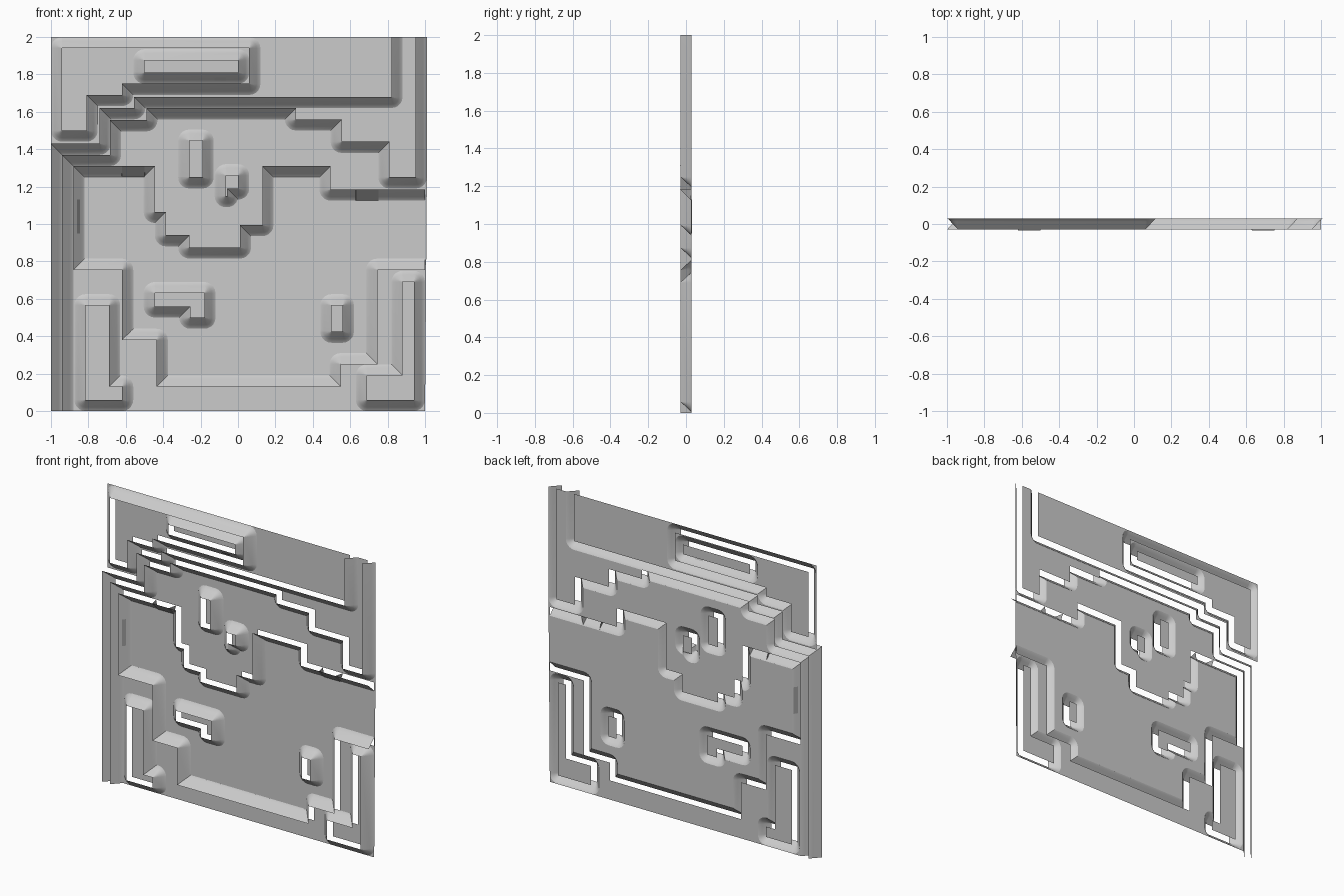
import bpy
import math
from mathutils import Vector
from mathutils.geometry import delaunay_2d_cdt

if "Cube" in bpy.data.objects:
    bpy.data.objects.remove(bpy.data.objects["Cube"])

FRONT, BACK = -0.03, 0.03
WIDTH = 0.06
# Cliff cross-section: fraction of the width, then depth (eases into the floor)
SECTION = [(0, FRONT), (0.66, 0.012), (0.84, 0.024), (1, BACK)]


def material(name, value):
    mat = bpy.data.materials.new(name)
    mat.use_nodes = True
    colour = (value, value, value, 1)
    mat.diffuse_color = colour
    mat.node_tree.nodes["Principled BSDF"].inputs["Base Color"].default_value = colour
    return mat


STONE = material("stone grey", 0.6)
SHADE = material("dark grey", 0.42)


def add_mesh(name, verts, faces, mat, smooth=False):
    mesh = bpy.data.meshes.new(name)
    mesh.from_pydata(verts, [], faces)
    mesh.materials.append(mat)
    obj = bpy.data.objects.new(name, mesh)
    bpy.context.collection.objects.link(obj)
    if smooth:
        bpy.ops.object.select_all(action='DESELECT')
        obj.select_set(True)
        bpy.context.view_layer.objects.active = obj
        bpy.ops.object.shade_smooth_by_angle(angle=math.radians(35))
    return obj


def trace(start, moves):
    """Rim path of alternating steps, written as axis letter and target."""
    points = [Vector(start)]
    for axis, target in moves:
        p = points[-1].copy()
        p["xz".index(axis)] = target
        points.append(p)
    return points


def steps(first, *targets):
    """Alternate the axis of each target, beginning with the given axis."""
    order = "xz" if first == "x" else "zx"
    return [(order[i % 2], t) for i, t in enumerate(targets)]


def block(x0, z0, x1, z1):
    return [Vector(p) for p in ((x0, z0), (x1, z0), (x1, z1), (x0, z1))]


def columns(points, closed):
    """Pairs of rim point and outward vector: mitred inside, rounded outside."""
    count = len(points)
    result = []
    for i, p in enumerate(points):
        normals = []
        for a, b in ((i - 1, i), (i, i + 1)):
            if closed or (a >= 0 and b < count):
                d = (points[b % count] - points[a % count]).normalized()
                normals.append(Vector((d.y, -d.x)))
        if len(normals) == 1:
            result.append((p, normals[0]))
        elif normals[0].cross(normals[1]) < 0:
            result.append((p, normals[0] + normals[1]))
        else:
            for k in range(6):
                t = math.pi / 2 * k / 5
                result.append((p, normals[0] * math.cos(t) + normals[1] * math.sin(t)))
    if closed:
        result.append(result[0])
    return result


footprints = []


def cliff(name, points, closed=False):
    """Sloping wall that falls away to the right of the rim path."""
    cols = columns(points, closed)
    verts, faces = [], []
    n = len(SECTION)
    for p, m in cols:
        for f, depth in SECTION:
            q = p + m * WIDTH * f
            verts.append((q.x, depth, q.y))
    for c in range(len(cols) - 1):
        (p0, m0), (p1, m1) = cols[c], cols[c + 1]
        fan = (p0 - p1).length < 1e-6
        outline = [p0 + m0 * WIDTH, p1 + m1 * WIDTH, p1]
        footprints.append(outline if fan else outline + [p0])
        for k in range(n - 1):
            a, b = c * n + k, (c + 1) * n + k
            faces.append((a + 1, b + 1, b) if fan and k == 0 else (a + 1, b + 1, b, a))
    add_mesh(name, verts, faces, STONE, smooth=True)


# Long terraces
cliff("upper_terrace", trace((-1, 0), steps(
    "z", 1.43, -0.74, 1.62, -0.555, 1.68, 0.82, 2)))
cliff("middle_terrace", trace((-0.94, 0), steps(
    "z", 1.37, -0.685, 1.555, -0.49, 1.62, 0.31, 1.56, 0.555, 1.44, 0.81, 1.25, 0.95, 2)))
cliff("basin_wall", trace((1, 0.755), steps(
    "x", 0.745, 0.25, 0.55, 0.13, -0.435, 0.38, -0.62, 0.755, -0.88, 1.31,
    -0.445, 1.065, -0.385, 0.94, -0.26, 0.875, 0.01, 0.995, 0.13, 1.31,
    0.495, 1.185, 1)))

# Closed plateaus
cliff("top_plateau", trace((-0.94, 1.94), steps(
    "z", 1.5, -0.81, 1.69, -0.62, 1.75, 0.06, 1.94)), True)
cliff("lower_left_plateau", trace((-0.815, 0.565), steps(
    "z", 0.06, -0.62, 0.13, -0.69, 0.565)), True)
cliff("lower_right_plateau", trace((0.88, 0.69), steps(
    "z", 0.19, 0.69, 0.06, 0.94, 0.69)), True)
cliff("bent_mound", trace((-0.445, 0.63), steps(
    "z", 0.56, -0.255, 0.5, -0.18, 0.63)), True)
cliff("long_mound", block(-0.5, 1.81, 0, 1.875), True)
cliff("tall_mound", block(-0.26, 1.25, -0.19, 1.445), True)
cliff("small_mound", trace((-0.065, 1.26), steps(
    "z", 1.15, -0.058, 1.19, 0, 1.26)), True)
cliff("lower_mound", block(0.5, 0.425, 0.56, 0.565), True)

# Flat floor: the whole tile less the strips under the cliffs
points, edges = [], []
for outline in footprints + [block(-1, 0, 1, 2)]:
    base, size = len(points), len(outline)
    points += outline
    edges += [(base + i, base + (i + 1) % size) for i in range(size)]
flat, _, tris, *_ = delaunay_2d_cdt(points, edges, [], 0, 1e-4)


def inside(p, outline):
    return all((b - a).cross(p - a) >= -1e-7
               for a, b in zip(outline, outline[1:] + outline[:1]))


kept = []
for tri in tris:
    centre = sum((flat[i] for i in tri), Vector((0, 0))) / len(tri)
    if not any(inside(centre, o) for o in footprints):
        kept.append(tuple(tri))
add_mesh("floor", [(p.x, BACK, p.y) for p in flat], kept, STONE)


# Tunnel mouths set in the basin wall: face plate and splayed cheeks
def tunnel(name, x0, x1, z):
    low, lift = z - WIDTH, 0.004
    verts = []
    for x, flare in ((x0, -0.015), (x1, 0.015)):
        verts += [(x, FRONT - lift, z), (x, BACK - lift, low), (x + flare, BACK, z)]
    add_mesh(name, verts, [(1, 4, 3, 0), (0, 2, 1), (3, 4, 5)], SHADE)


tunnel("left_tunnel", -0.62, -0.5, 1.31)
tunnel("right_tunnel", 0.63, 0.75, 1.185)

# Small dark plates
add_mesh("side_plate", [(-0.86, -0.015, 0.95), (-0.828, 0.033, 0.95),
                        (-0.828, 0.033, 1.13), (-0.86, -0.015, 1.13)],
         [(0, 1, 2, 3)], SHADE)
add_mesh("ledge_plate", [(-0.125, 0.012, 1.768), (-0.065, 0.012, 1.768),
                         (-0.065, -0.012, 1.795), (-0.125, -0.012, 1.795)],
         [(0, 1, 2, 3)], SHADE)
